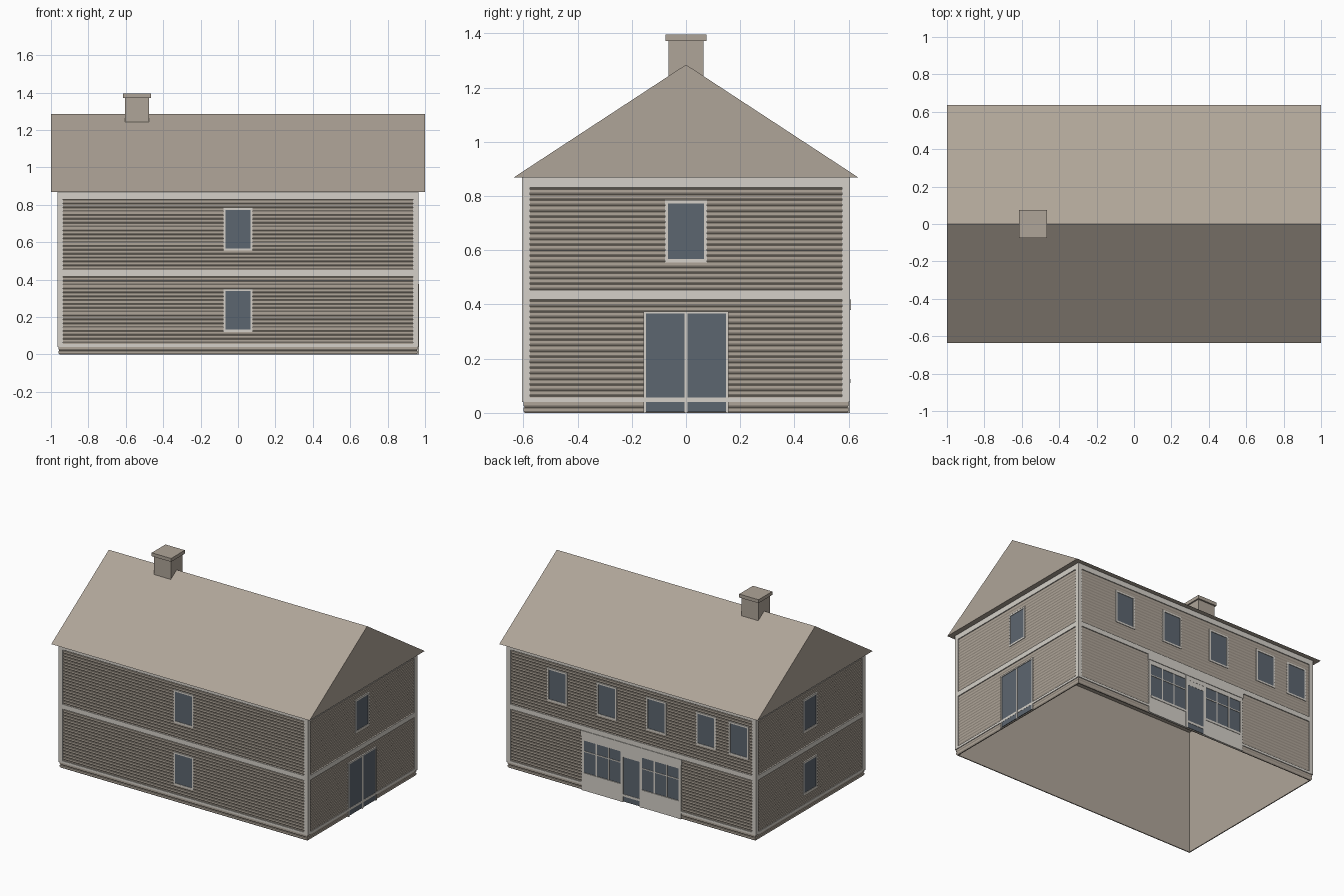
import bpy, bmesh
from mathutils import Vector

if "Cube" in bpy.data.objects:
    bpy.data.objects.remove(bpy.data.objects["Cube"], do_unlink=True)


def material(name, rgb):
    m = bpy.data.materials.new(name)
    m.use_nodes = True
    m.diffuse_color = (*rgb, 1)
    b = m.node_tree.nodes["Principled BSDF"]
    b.inputs["Base Color"].default_value = (*rgb, 1)
    b.inputs["Roughness"].default_value = 0.9
    return m


TAN = material("weathered_tan", (0.43, 0.375, 0.315))
TRIM = material("pale_trim", (0.66, 0.63, 0.58))
GLASS = material("slate_glass", (0.108, 0.132, 0.16))

HX, HY, EAVE = 0.96, 0.60, 0.868


def finish(name, bm, mat):
    bmesh.ops.recalc_face_normals(bm, faces=bm.faces)
    me = bpy.data.meshes.new(name)
    bm.to_mesh(me)
    bm.free()
    me.materials.append(mat)
    ob = bpy.data.objects.new(name, me)
    bpy.context.collection.objects.link(ob)
    return ob


def add_box(bm, lo, hi):
    verts = bmesh.ops.create_cube(bm, size=1)["verts"]
    for v in verts:
        v.co = Vector([l if c < 0 else h for c, l, h in zip(v.co, lo, hi)])


def boxes(name, mat, items):
    bm = bmesh.new()
    for lo, hi in items:
        add_box(bm, lo, hi)
    return finish(name, bm, mat)


def ring_loft(name, mat, profile):
    """Sweep a closed (offset, z) profile round the house rectangle."""
    bm = bmesh.new()
    rings = []
    for off, z in profile:
        x, y = HX + off, HY + off
        rings.append([bm.verts.new((sx * x, sy * y, z))
                      for sx, sy in ((-1, -1), (1, -1), (1, 1), (-1, 1))])
    for a, b in zip(rings, rings[1:] + rings[:1]):
        for i in range(4):
            j = (i + 1) % 4
            bm.faces.new((a[i], a[j], b[j], b[i]))
    return finish(name, bm, mat)


def on_wall(side, u0, u1, z0, z1, d0, d1):
    """Box on a wall: u runs along it, d is the distance out from its face."""
    axis, s = side
    if axis == "x":
        a, b = sorted((s * (HX + d0), s * (HX + d1)))
        return (a, u0, z0), (b, u1, z1)
    a, b = sorted((s * (HY + d0), s * (HY + d1)))
    return (u0, a, z0), (u1, b, z1)


FRONT, BACK, RIGHT, LEFT = ("y", -1), ("y", 1), ("x", 1), ("x", -1)


def window(name, side, u, z, w=0.155, h=0.23, t=0.012, d=0.004):
    u0, u1, z0, z1 = u - w / 2, u + w / 2, z - h / 2, z + h / 2
    boxes(name + "_frame", TRIM, [
        on_wall(side, u0, u0 + t, z0, z1, -0.01, d),
        on_wall(side, u1 - t, u1, z0, z1, -0.01, d),
        on_wall(side, u0 + t, u1 - t, z0, z0 + t, -0.01, d),
        on_wall(side, u0 + t, u1 - t, z1 - t, z1, -0.01, d)])
    boxes(name + "_glass", GLASS, [
        on_wall(side, u0 + t, u1 - t, z0 + t, z1 - t, -0.005, 0.001)])


# Clapboard walls, hollow and open underneath
count = 42
step = EAVE / count
boards = []
for i in range(count):
    z = i * step
    boards += [(-0.005, z), (0, z + step * 0.35), (0, z + step * 0.9)]
ring_loft("clapboard_walls", TAN, boards + [(-0.012, EAVE), (-0.012, 0)])

# Horizontal trim bands and corner boards
for name, z0, z1 in (("base_band", 0.04, 0.056), ("floor_band", 0.418, 0.452),
                     ("eave_band", 0.832, EAVE)):
    ring_loft(name, TRIM, [(-0.01, z0), (0.004, z0), (0.004, z1), (-0.01, z1)])
corner = []
for sx in (-1, 1):
    for sy in (-1, 1):
        for side, s, half in ((("x", sx), sy, HY), (("y", sy), sx, HX)):
            u = sorted((s * (half - 0.025), s * (half + 0.005)))
            corner.append(on_wall(side, *u, 0.04, EAVE, -0.008, 0.005))
boxes("corner_boards", TRIM, corner)

# Solid gable roof
bm = bmesh.new()
ends = [[bm.verts.new((x, y, z)) for y, z in
         ((-0.637, 0.868), (0.637, 0.868), (0, 1.285))] for x in (-1, 1)]
for e in ends:
    bm.faces.new(e)
for i in range(3):
    j = (i + 1) % 3
    bm.faces.new((ends[0][i], ends[0][j], ends[1][j], ends[1][i]))
finish("gable_roof", bm, TAN)

# Chimney
boxes("chimney", TAN, [((-0.605, -0.065, 1.15), (-0.475, 0.065, 1.375)),
                       ((-0.615, -0.076, 1.372), (-0.465, 0.076, 1.396))])

# Windows
for level, z in (("lower", 0.235), ("upper", 0.67)):
    window("front_" + level + "_window", FRONT, 0, z)
    window("left_" + level + "_window", LEFT, 0, z)
window("right_upper_window", RIGHT, 0, 0.67)
for i, x in enumerate((0.576, 0.192, -0.192, -0.576, -0.83)):
    window("back_window_%d" % (i + 1), BACK, x, 0.67)

# Double door
boxes("double_door_frame", TRIM, [
    on_wall(RIGHT, -0.157, -0.147, 0, 0.375, -0.01, 0.007),
    on_wall(RIGHT, 0.147, 0.157, 0, 0.375, -0.01, 0.007),
    on_wall(RIGHT, -0.006, 0.006, 0, 0.367, -0.01, 0.006),
    on_wall(RIGHT, -0.147, 0.147, 0.366, 0.375, -0.01, 0.007)])
boxes("double_door_glass", GLASS, [
    on_wall(RIGHT, -0.147, -0.006, 0.004, 0.366, -0.005, 0.003),
    on_wall(RIGHT, 0.006, 0.147, 0.004, 0.366, -0.005, 0.003)])

# Shopfront: pilasters, cornice, panels and mullioned windows
trim = [on_wall(BACK, -0.39, 0.39, 0.38, 0.418, -0.01, 0.008),
        on_wall(BACK, -0.38, 0.38, 0.35, 0.38, -0.01, 0.004),
        on_wall(BACK, -0.066, 0.066, 0.315, 0.35, -0.01, 0.003)]
glass = [on_wall(BACK, -0.066, 0.066, 0.005, 0.315, -0.01, 0.002)]
for s in (-1, 1):
    for u in (0.073, 0.376):
        trim.append(on_wall(BACK, s * u - 0.009, s * u + 0.009, 0, 0.385, -0.01, 0.006))
    a, b = sorted((s * 0.082, s * 0.367))
    trim.append(on_wall(BACK, a, b, 0, 0.11, -0.01, 0.004))
    trim.append(on_wall(BACK, a, b, 0.11, 0.125, -0.01, 0.007))
    trim.append(on_wall(BACK, a, b, 0.27, 0.277, -0.01, 0.004))
    for k in (1, 2):
        u = a + (b - a) * k / 3
        trim.append(on_wall(BACK, u - 0.004, u + 0.004, 0.125, 0.35, -0.01, 0.004))
    glass.append(on_wall(BACK, a, b, 0.125, 0.35, -0.01, 0.001))
boxes("shopfront_trim", TRIM, trim)
boxes("shopfront_glass", GLASS, glass)
